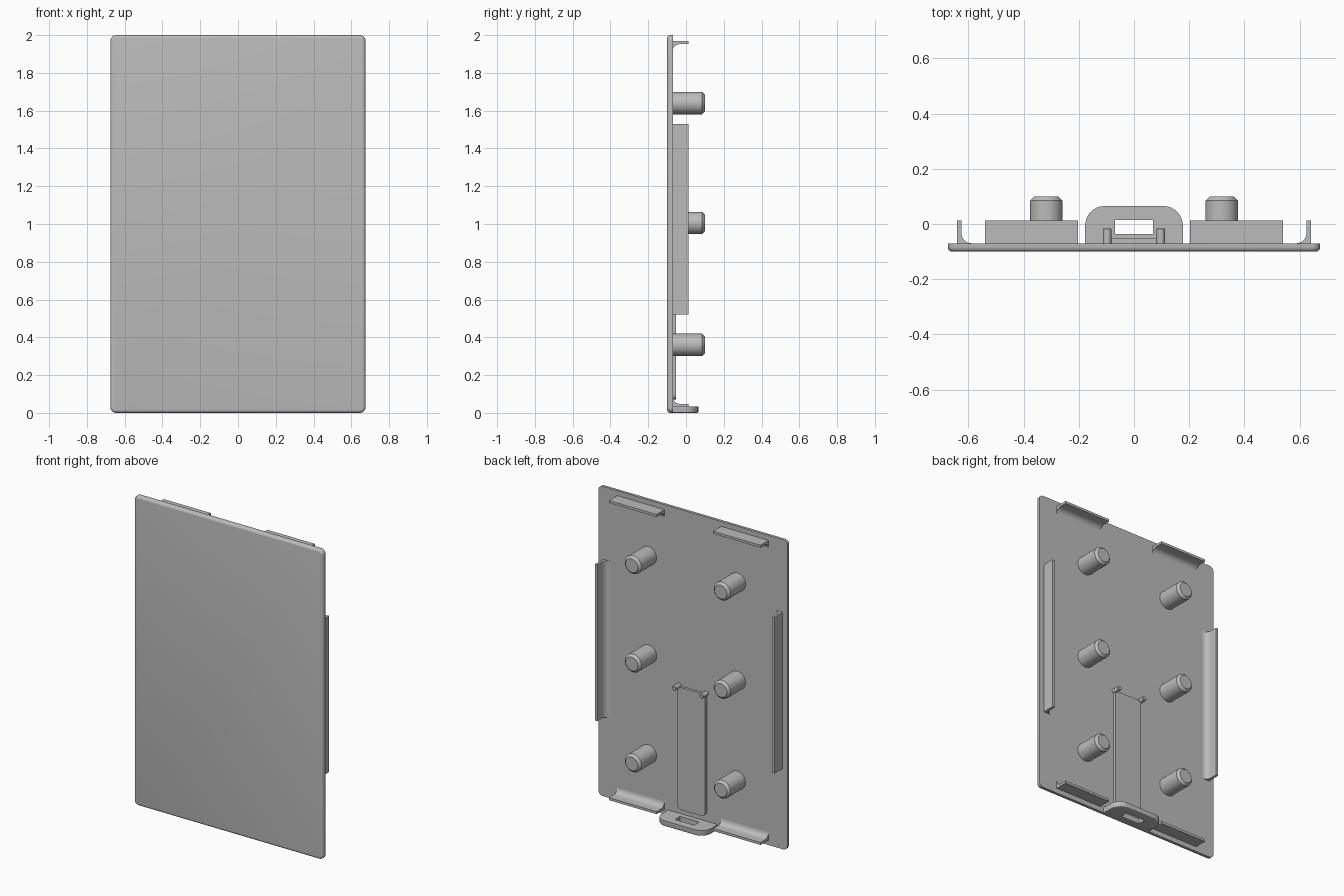
import bpy, bmesh, math
from mathutils import Vector

cube = bpy.data.objects.get("Cube")
if cube:
    bpy.data.objects.remove(cube, do_unlink=True)

grey = bpy.data.materials.new("plain_grey")
grey.use_nodes = True
grey.diffuse_color = (0.5, 0.5, 0.5, 1)
grey.node_tree.nodes["Principled BSDF"].inputs["Base Color"].default_value = (0.5, 0.5, 0.5, 1)

BACK = -0.07       # rear face of the panel
ROOT = BACK - 0.01  # parts sink slightly into the panel


def arc(cx, cy, r, a0, a1, n=8):
    """Points on an arc, angles in degrees."""
    return [(cx + r * math.cos(math.radians(a0 + (a1 - a0) * i / n)),
             cy + r * math.sin(math.radians(a0 + (a1 - a0) * i / n))) for i in range(n + 1)]


def rounded_rect(x0, x1, y0, y1, radii):
    """Outline from lower left, counter-clockwise; one radius per corner."""
    corners = [(x0, y0, 1, 1, 180), (x1, y0, -1, 1, 270), (x1, y1, -1, -1, 0), (x0, y1, 1, -1, 90)]
    pts = []
    for (x, y, sx, sy, a), r in zip(corners, radii):
        pts += arc(x + sx * r, y + sy * r, r, a, a + 90) if r else [(x, y)]
    return pts


def prism(name, outline, axis, lo, hi, bevel_at=None, bevel=0, segments=1):
    """Extrude an outline along an axis; optionally bevel the rim of one end."""
    place = {"x": lambda u, v, w: (w, u, v),
             "y": lambda u, v, w: (u, w, v),
             "z": lambda u, v, w: (u, v, w)}[axis]
    bm = bmesh.new()
    rings = [[bm.verts.new(place(u, v, w)) for u, v in outline] for w in (lo, hi)]
    caps = [bm.faces.new(ring) for ring in rings]
    n = len(outline)
    for i in range(n):
        j = (i + 1) % n
        bm.faces.new((rings[0][i], rings[0][j], rings[1][j], rings[1][i]))
    bmesh.ops.recalc_face_normals(bm, faces=bm.faces)
    if bevel_at is not None:
        bmesh.ops.bevel(bm, geom=list(caps[bevel_at].edges), offset=bevel,
                        segments=segments, profile=0.5, affect="EDGES")
    mesh = bpy.data.meshes.new(name)
    bm.to_mesh(mesh)
    bm.free()
    mesh.materials.append(grey)
    ob = bpy.data.objects.new(name, mesh)
    bpy.context.collection.objects.link(ob)
    return ob


def circle(x, z, r, n=32):
    return arc(x, z, r, 0, 360, n)[:-1]


# Main panel with a softened front rim
prism("panel", rounded_rect(-0.675, 0.675, 0, 2, [0.03] * 4), "y", -0.1, BACK, 0, 0.016, 4)


# Locating lips: thin flange with an inner fillet at the root
def lip_profile(outer, sign):
    """(across, y) outline; sign tells which way is outward."""
    t, r, tip = 0.016, 0.036, 0.012
    inner = outer - sign * t
    fillet = [(inner - sign * (r - r * math.cos(a)), BACK + r - r * math.sin(a))
              for a in [math.pi / 2 * i / 8 for i in range(9)]]
    return [(outer, ROOT), (outer, tip), (inner, tip)] + fillet + [(inner - sign * r, ROOT)]


for side, s in (("left", 1), ("right", -1)):
    prism(side + "_side_lip", lip_profile(s * 0.641, s), "z", 0.52, 1.53)
    x0, x1 = sorted((s * 0.203, s * 0.541))
    for level, z, sign in (("top", 1.968, 1), ("bottom", 0.032, -1)):
        yz = [(y, across) for across, y in lip_profile(z, sign)]
        prism(f"{level}_{side}_lip", yz, "x", x0, x1)

    # Spacer pegs with chamfered ends
    for level, z in (("lower", 0.36), ("middle", 1.005), ("upper", 1.64)):
        prism(f"{level}_{side}_peg", circle(s * 0.318, z, 0.059), "y", ROOT, 0.1, 1, 0.015)

    # Small pins at the head of the strip
    prism(side + "_pin", circle(s * 0.097, 0.862, 0.015, 20), "y", ROOT, -0.016, 1, 0.003)

# Raised central strip, rounded at the foot
prism("centre_strip", rounded_rect(-0.1, 0.1, 0.07, 0.86, [0.03, 0.03, 0, 0]), "y", ROOT, -0.053)

# Pull tab with a slot
tab = prism("pull_tab", rounded_rect(-0.177, 0.177, ROOT, 0.065, [0, 0, 0.07, 0.07]),
            "z", 0, 0.035, 0, 0.006, 3)
cutter = prism("slot_cutter", rounded_rect(-0.068, 0.068, -0.037, 0.015, [0] * 4), "z", -0.1, 0.1)
cutter.hide_render = True
cut = tab.modifiers.new("slot", "BOOLEAN")
cut.operation = "DIFFERENCE"
cut.solver = "EXACT"
cut.object = cutter
bpy.context.view_layer.update()
result = bpy.data.meshes.new_from_object(tab.evaluated_get(bpy.context.evaluated_depsgraph_get()))
tab.modifiers.clear()
tab.data = result
bpy.data.objects.remove(cutter, do_unlink=True)

# Smooth curved faces, keep real edges sharp
bpy.ops.object.select_all(action="DESELECT")
for ob in bpy.context.collection.objects:
    if ob.type == "MESH" and grey.name in ob.data.materials:
        ob.select_set(True)
        bpy.context.view_layer.objects.active = ob
bpy.ops.object.shade_smooth_by_angle(angle=math.radians(30))
